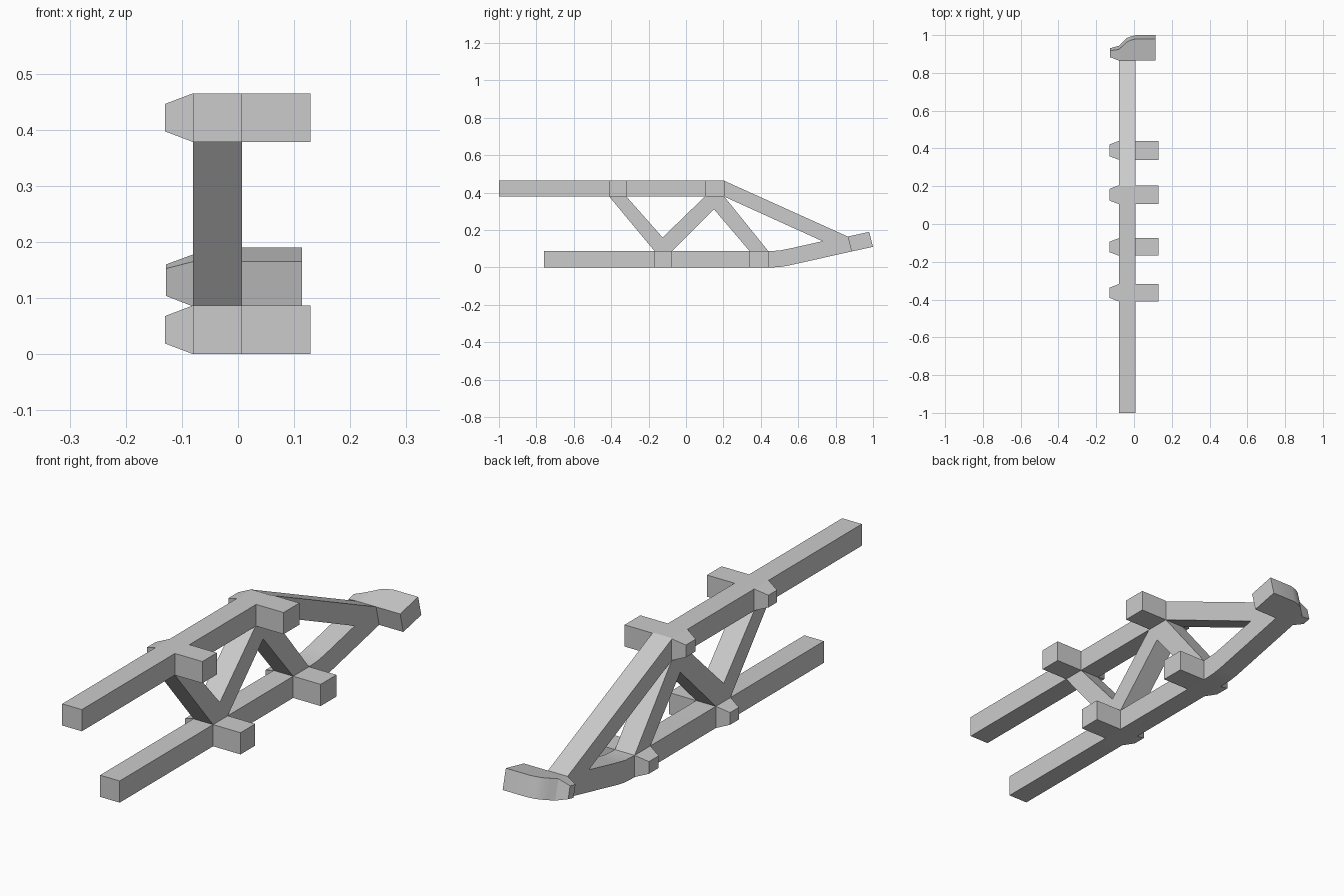
import bpy
import bmesh
from math import radians

if "Cube" in bpy.data.objects:
    bpy.data.objects.remove(bpy.data.objects["Cube"])

XL, XR = -0.08, 0.007      # thickness of the truss
H = 0.087                  # chord height
TOP = 0.378                # underside of the upper chord


def loft(name, sections, smooth=False):
    """Skin a list of equal-length (x, y, z) rings and cap both ends."""
    bm = bmesh.new()
    rings = [[bm.verts.new(p) for p in s] for s in sections]
    n = len(rings[0])
    for a, b in zip(rings, rings[1:]):
        for i in range(n):
            j = (i + 1) % n
            bm.faces.new((a[i], a[j], b[j], b[i]))
    bm.faces.new(rings[0][::-1])
    bm.faces.new(rings[-1])
    bmesh.ops.recalc_face_normals(bm, faces=bm.faces)
    mesh = bpy.data.meshes.new(name)
    bm.to_mesh(mesh)
    bm.free()
    obj = bpy.data.objects.new(name, mesh)
    bpy.context.collection.objects.link(obj)
    if smooth:
        bpy.ops.object.select_all(action='DESELECT')
        obj.select_set(True)
        bpy.context.view_layer.objects.active = obj
        bpy.ops.object.shade_smooth_by_angle(angle=radians(25))
    return obj


def prism(name, profile, smooth=False):
    """Extrude a side profile of (y, z) points through the truss thickness."""
    return loft(name, [[(x, y, z) for y, z in profile] for x in (XL, XR)], smooth)


def rect(x, y0, y1, z0, z1, inset=0.0):
    y0, y1, z0, z1 = y0 + inset, y1 - inset, z0 + inset, z1 - inset
    return [(x, y0, z0), (x, y1, z0), (x, y1, z1), (x, y0, z1)]


# Upper chord with its sloping end
prism("upper_chord", [(-1, TOP), (0.205, TOP), (0.73, 0.14), (0.865, 0.165),
                      (0.2, TOP + H), (-1, TOP + H)])

# Lower chord, bending upward to the nose
prism("lower_chord", [(-0.76, 0), (0.46, 0), (0.50, 0.002), (0.54, 0.008),
                      (0.885, 0.085), (0.865, 0.165), (0.73, 0.14),
                      (0.56, 0.102), (0.50, 0.09), (0.44, H), (-0.76, H)], True)

# Zigzag web braces
prism("brace_rear", [(-0.41, TOP), (-0.168, H), (-0.125, H), (-0.125, 0.16), (-0.318, TOP)])
prism("brace_middle", [(-0.125, 0.16), (-0.125, H), (-0.075, H), (0.15, 0.31),
                       (0.15, TOP), (0.10, TOP)])
prism("brace_front", [(0.15, 0.31), (0.34, H), (0.44, H), (0.205, TOP), (0.15, TOP)])

# Cross-beam stubs on the right and tapered caps on the left of each node
for label, y0, y1, z in (("upper_rear", -0.41, -0.318, TOP), ("upper_front", 0.105, 0.205, TOP),
                         ("lower_rear", -0.168, -0.075, 0), ("lower_front", 0.34, 0.44, 0)):
    loft("stub_" + label, [rect(x, y0, y1, z, z + H) for x in (XR, 0.129)])
    loft("cap_" + label, [rect(-0.13, y0, y1, z, z + H, 0.019), rect(XL, y0, y1, z, z + H)])

# Curved, tilted nose: x, start and end along the slope, inset of top and bottom
U, V = (0.977, 0.212), (-0.243, 0.97)


def nose_ring(x, back, front, inset):
    h = 0.0825
    return [(x, 0.885 + U[0] * u + V[0] * v, 0.085 + U[1] * u + V[1] * v)
            for u, v in ((back, inset), (front, inset), (front, h - inset), (back, h - inset))]


loft("nose", [nose_ring(*s) for s in (
    (-0.128, 0.015, 0.050, 0.016), (-0.08, 0, 0.060, 0), (-0.06, 0, 0.080, 0),
    (-0.04, 0, 0.100, 0), (-0.02, 0, 0.110, 0), (0.007, 0, 0.117, 0),
    (0.114, 0, 0.117, 0))], True)
